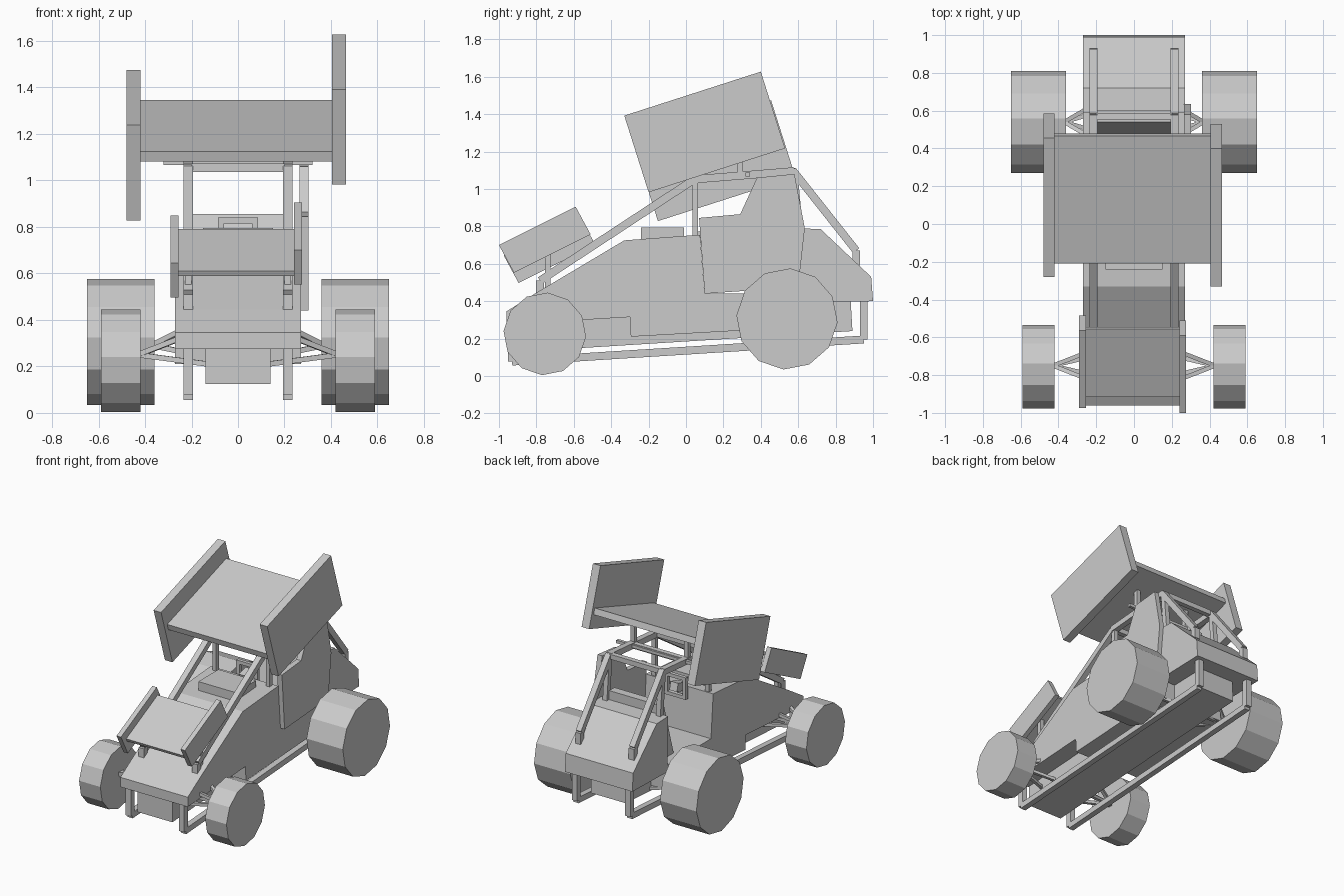
import bpy, bmesh, math
from mathutils import Vector

if "Cube" in bpy.data.objects:
    bpy.data.objects.remove(bpy.data.objects["Cube"])


def finish(name, bm):
    bmesh.ops.recalc_face_normals(bm, faces=bm.faces)
    me = bpy.data.meshes.new(name)
    bm.to_mesh(me)
    bm.free()
    ob = bpy.data.objects.new(name, me)
    bpy.context.collection.objects.link(ob)
    return ob


def slab(name, pts, x0, x1):
    """Side profile of (y, z) points extruded from x0 to x1."""
    bm = bmesh.new()
    f = bm.faces.new([bm.verts.new((x0, y, z)) for y, z in pts])
    ext = bmesh.ops.extrude_face_region(bm, geom=[f])
    vs = [g for g in ext['geom'] if isinstance(g, bmesh.types.BMVert)]
    bmesh.ops.translate(bm, vec=(x1 - x0, 0, 0), verts=vs)
    return finish(name, bm)


def box(name, x0, x1, y0, y1, z0, z1):
    return slab(name, [(y0, z0), (y1, z0), (y1, z1), (y0, z1)], x0, x1)


def plate(name, corner, u, v, x0, x1):
    """Tilted rectangle: corner plus edge vectors u and v in the (y, z) plane."""
    c, u, v = Vector(corner), Vector(u), Vector(v)
    return slab(name, [c, c + u, c + u + v, c + v], x0, x1)


def beam(name, path, w=0.042):
    """Square bar along a path of points."""
    bm = bmesh.new()
    for a, b in zip(path, path[1:]):
        a, b = Vector(a), Vector(b)
        d = (b - a).normalized()
        ref = Vector((1, 0, 0)) if abs(d.x) < 0.7 else Vector((0, 0, 1))
        s = d.cross(ref).normalized() * w / 2
        t = d.cross(s).normalized() * w / 2
        rings = [[bm.verts.new(p + i * s + j * t) for i, j in ((-1, -1), (1, -1), (1, 1), (-1, 1))]
                 for p in (a, b)]
        bm.faces.new(rings[0])
        bm.faces.new(rings[1])
        for k in range(4):
            n = (k + 1) % 4
            bm.faces.new((rings[0][k], rings[0][n], rings[1][n], rings[1][k]))
    return finish(name, bm)


def wheel(name, y, z, r, x0, x1):
    pts = [(y + r * math.cos(math.radians(26 + 30 * i)),
            z + r * math.sin(math.radians(26 + 30 * i))) for i in range(12)]
    return slab(name, pts, x0, x1)


# Main body with hood, cockpit floor and stepped underside
slab("body", [(-0.96, 0.275), (-0.3, 0.315), (-0.295, 0.21), (0.6, 0.26), (0.6, 0.44), (0.1, 0.44),
              (0.075, 0.755), (-0.33, 0.725), (-0.80, 0.445), (-0.96, 0.345)], -0.27, 0.27)
slab("belly_pan", [(-0.95, 0.125), (0.89, 0.24), (0.88, 0.41), (-0.95, 0.30)], -0.14, 0.14)
slab("tail", [(0.6, 0.39), (1.0, 0.40), (0.99, 0.53), (0.72, 0.785), (0.59, 0.79)], -0.27, 0.27)

# Cockpit
slab("side_panel", [(0.10, 0.44), (0.6, 0.475), (0.635, 0.79), (0.58, 1.08), (0.38, 1.06),
                    (0.29, 0.865), (0.07, 0.845)], 0.265, 0.303)
slab("seat", [(0.42, 0.44), (0.6, 0.44), (0.6, 0.855), (0.54, 0.855)], -0.195, 0.195)
box("air_intake", -0.15, 0.15, -0.24, -0.01, 0.725, 0.795)
beam("steering_column", [(0, 0.06, 0.74), (0, 0.14, 0.76)], 0.06)
for s in (-1, 1):
    box("steering_wheel_side", s * 0.06, s * 0.085, 0.1, 0.125, 0.68, 0.84)
for z in (0.68, 0.815):
    box("steering_wheel_bar", -0.06, 0.06, 0.1, 0.125, z, z + 0.025)

# Roll cage, bottom rails, suspension and wheels on both sides
for s in (-1, 1):
    x = s * 0.214
    beam("cage_downtube", [(x, -0.78, 0.43), (x, -0.78, 0.51), (x, 0.035, 1.045)])
    beam("cage_front_post", [(x, 0.05, 0.74), (x, 0.05, 1.06)], 0.03)
    beam("cage_roof_rail", [(x, 0.03, 1.05), (x, 0.58, 1.095)])
    beam("cage_rear_brace", [(x, 0.57, 1.10), (x, 0.91, 0.67), (x, 0.91, 0.59)])
    beam("cage_rear_post", [(x, 0.58, 1.08), (x, 0.615, 0.7)], 0.035)
    beam("bottom_rail", [(x, -0.93, 0.30), (x, -0.93, 0.077), (x, 0.95, 0.195), (x, 0.95, 0.41)])
    beam("front_wing_post", [(x, -0.74, 0.46), (x, -0.74, 0.685)], 0.03)
    beam("top_wing_post", [(x, 0.29, 1.06), (x, 0.29, 1.25)], 0.03)
    wheel("front_wheel", -0.755, 0.225, 0.221, s * 0.42, s * 0.59)
    wheel("rear_wheel", 0.54, 0.305, 0.271, s * 0.36, s * 0.65)
    for dy in (-0.07, 0.07):
        for z in (0.21, 0.32):
            beam("front_arm", [(s * 0.43, -0.75, 0.25), (s * (0.25 if z > 0.3 else 0.13), -0.75 + dy, z)], 0.022)
        for z in (0.24, 0.35):
            beam("rear_arm", [(s * 0.37, 0.54, 0.29), (s * (0.25 if z > 0.3 else 0.13), 0.54 + dy, z)], 0.022)
for y, z in ((0.04, 1.055), (0.31, 1.073), (0.57, 1.095)):
    beam("cage_crossbar", [(-0.2, y, z), (0.2, y, z)], 0.036)
beam("wing_mount_bar", [(-0.32, 0.33, 1.077), (0.32, 0.33, 1.077)], 0.022)

# Top wing with offset end plates
plate("top_wing", (-0.197, 1.082), (0.675, 0.22), (-0.013, 0.043), -0.425, 0.41)
plate("top_wing_right_end", (-0.20, 0.982), (0.73, 0.235), (-0.13, 0.41), 0.405, 0.465)
plate("top_wing_left_end", (-0.15, 0.828), (0.735, 0.236), (-0.13, 0.41), -0.48, -0.42)

# Front wing with offset end plates
plate("front_wing", (-0.904, 0.588), (0.36, 0.18), (-0.011, 0.022), -0.257, 0.245)
plate("front_wing_right_end", (-0.92, 0.552), (0.41, 0.205), (-0.08, 0.148), 0.24, 0.275)
plate("front_wing_left_end", (-0.895, 0.497), (0.41, 0.205), (-0.08, 0.148), -0.29, -0.255)
